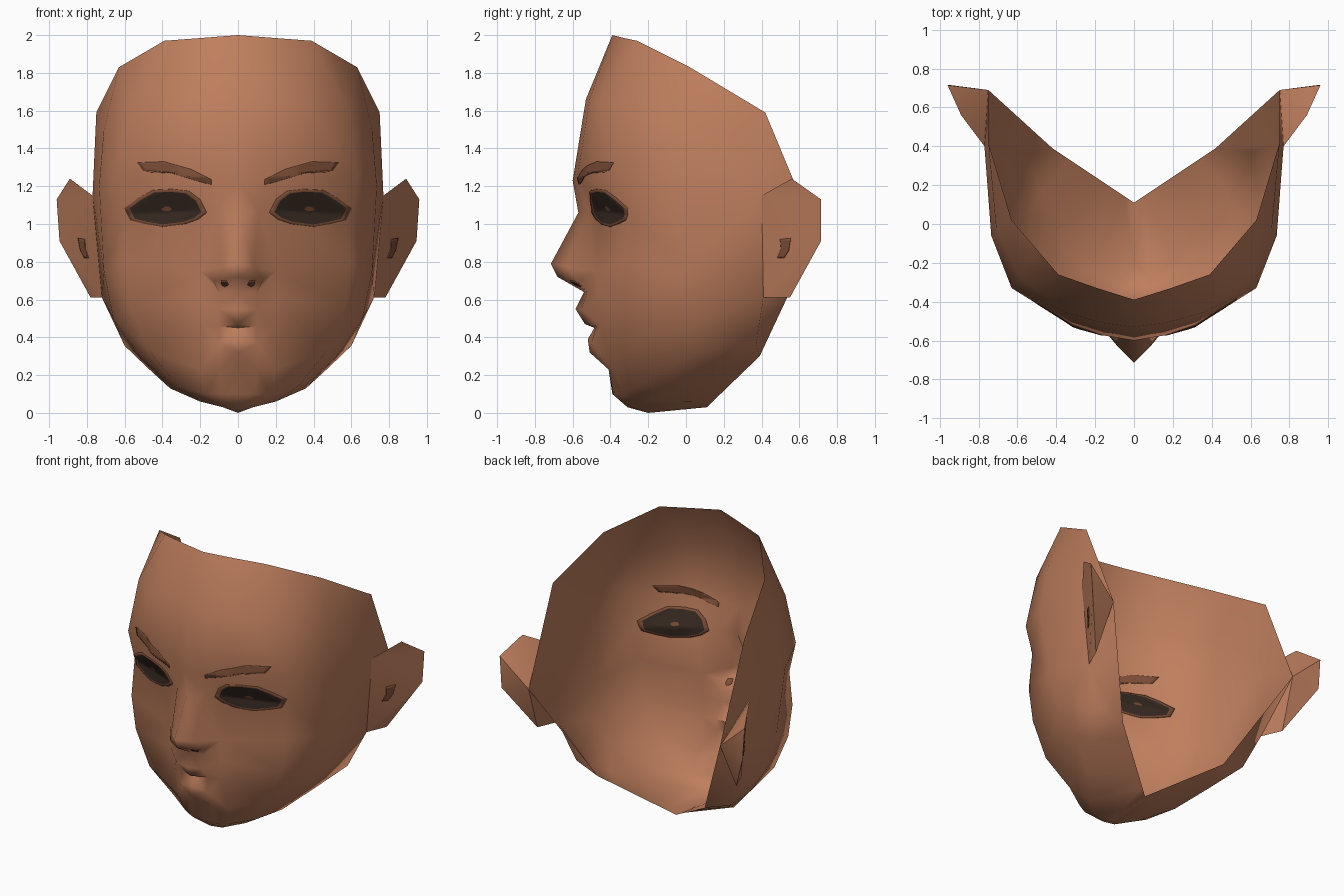
import bpy, bmesh, math
from mathutils import Vector
from mathutils.bvhtree import BVHTree

default = bpy.data.objects.get("Cube")
if default:
    bpy.data.objects.remove(default)


def material(name, rgb):
    mat = bpy.data.materials.new(name)
    mat.use_nodes = True
    mat.diffuse_color = (*rgb, 1)
    mat.node_tree.nodes["Principled BSDF"].inputs["Base Color"].default_value = (*rgb, 1)
    return mat


skin = material("skin", (.52, .21, .11))
brown = material("soft_brown", (.2, .075, .038))
dark = material("dark_brown", (.036, .022, .015))


def stitch(bm, left, right):
    """Zip two point chains together, always taking the shorter diagonal."""
    a = [bm.verts.new(p) for p in left]
    b = [bm.verts.new(p) for p in right]
    i = j = 0
    while i < len(a) - 1 or j < len(b) - 1:
        step_a = j == len(b) - 1
        if not step_a and i < len(a) - 1:
            step_a = (a[i + 1].co - b[j].co).length < (a[i].co - b[j + 1].co).length
        if step_a:
            bm.faces.new((a[i], b[j], a[i + 1]))
            i += 1
        else:
            bm.faces.new((a[i], b[j], b[j + 1]))
            j += 1


def finish(bm, name, mats, core, angle):
    """Weld, face outwards, mirror to the other side and smooth."""
    bmesh.ops.remove_doubles(bm, verts=bm.verts[:], dist=.0005)
    bmesh.ops.recalc_face_normals(bm, faces=bm.faces[:])
    bm.normal_update()
    facing = sum(f.normal.dot(f.calc_center_median() - Vector(core)) * f.calc_area() for f in bm.faces)
    if facing < 0:
        bmesh.ops.reverse_faces(bm, faces=bm.faces[:])
    bm.normal_update()
    tree = BVHTree.FromBMesh(bm)
    mesh = bpy.data.meshes.new(name)
    bm.to_mesh(mesh)
    bm.free()
    obj = bpy.data.objects.new(name, mesh)
    bpy.context.collection.objects.link(obj)
    for mat in mats:
        mesh.materials.append(mat)
    mirror = obj.modifiers.new("mirror", "MIRROR")
    mirror.merge_threshold = .0005
    bpy.ops.object.select_all(action="DESELECT")
    obj.select_set(True)
    bpy.context.view_layer.objects.active = obj
    bpy.ops.object.shade_smooth_by_angle(angle=math.radians(angle))
    return obj, tree


# Rim corners shared by several contours
temple = Vector((.75, .42, 1.59))
rim_back = Vector((.75, .69, .94))
jaw_corner = Vector((.42, .39, .3))
throat = Vector((0, .11, .03))
ear_top = Vector((.77, .4, 1.15))
ear_low = Vector((.72, .41, .61))


def jaw_rim(t):
    return throat.lerp(jaw_corner, t)


# Vertical contours from the top rim, over the jaw, to the lower rim
midline = [(0, y, z) for y, z in (
    (-.39, 2), (-.53, 1.66), (-.6, 1.23), (-.57, 1.06), (-.715, .79), (-.68, .72),
    (-.54, .64), (-.585, .55), (-.535, .47), (-.485, .45), (-.52, .39), (-.51, .32),
    (-.41, .23), (-.39, .1), (-.31, .03), (-.2, 0))] + [throat]
nose_side = [
    (.19, -.33, 1.985), (.16, -.51, 1.66), (.15, -.575, 1.25), (.11, -.52, 1.07),
    (.085, -.63, .77), (.13, -.575, .7), (.1, -.525, .64), (.1, -.55, .55),
    (.1, -.475, .46), (.1, -.5, .37), (.1, -.41, .23), (.09, -.385, .1),
    (.08, -.29, .03), jaw_rim(.12)]
cheek = [
    (.39, -.26, 1.97), (.34, -.46, 1.65), (.31, -.53, 1.25), (.25, -.46, 1.07),
    (.2, -.47, .75), (.2, -.47, .6), (.18, -.45, .46), (.2, -.39, .23),
    (.17, -.34, .1), (.2, -.2, .06), jaw_rim(.3)]
cheekbone = [
    (.51, -.12, 1.9), (.59, -.27, 1.6), (.63, -.33, 1.25), (.6, -.3, 1.05),
    (.6, -.335, .8), (.57, -.33, .57), (.47, -.32, .33), (.32, -.26, .14),
    (.36, -.02, .13), jaw_rim(.55)]
side = [
    (.63, .02, 1.83), (.71, -.02, 1.5), (.735, -.06, 1.2), (.71, 0, .75),
    (.66, .05, .5), (.54, .05, .32), (.48, .17, .24), jaw_rim(.8)]
ear_line = [temple, ear_top, ear_low, (.6, .37, .355), jaw_corner]
back_rim = [temple, rim_back, jaw_corner]

bm = bmesh.new()
contours = [midline, nose_side, cheek, cheekbone, side, ear_line, back_rim]
for left, right in zip(contours, contours[1:]):
    stitch(bm, left, right)
face, face_tree = finish(bm, "face_shell", [skin], (0, .2, 1), 75)

# Ears: front flap plus a back that closes onto the rear rim
ear_edge = [(.89, .56, 1.24), (.96, .715, 1.13), (.945, .715, .91), (.78, .55, .61)]
bm = bmesh.new()
stitch(bm, [ear_top, ear_low], ear_edge)
stitch(bm, [rim_back], [ear_top] + ear_edge + [ear_low])
ears, ear_tree = finish(bm, "ears", [skin], (.78, .55, .9), 40)


def plate(name, outline, mats, tree, ring_material=lambda r: 0, rings=8, from_side=False):
    """Thin painted patch that follows the surface below it."""
    pts = []
    for p, q in zip(outline, outline[1:] + outline[:1]):
        pts += [Vector(p).lerp(Vector(q), k / 4) for k in range(4)]
    centre = sum(pts, Vector((0, 0))) / len(pts)
    bm = bmesh.new()

    def drop(p):
        if from_side:
            start, ray = Vector((2, p.x, p.y)), Vector((-1, 0, 0))
        else:
            start, ray = Vector((p.x, -2, p.y)), Vector((0, 1, 0))
        hit = tree.ray_cast(start, ray)[0]
        return bm.verts.new(hit if hit else start + ray * 1.5)

    hub = drop(centre)
    inner = None
    for r in range(rings):
        ring = [drop(centre.lerp(p, (r + 1) / rings)) for p in pts]
        for k in range(len(ring)):
            n = (k + 1) % len(ring)
            quad = (inner[k], ring[k], ring[n], inner[n]) if inner else (hub, ring[k], ring[n])
            bm.faces.new(quad).material_index = ring_material(r)
        inner = ring
    obj, _ = finish(bm, name, mats, (0, .2, 1), 75)
    solid = obj.modifiers.new("thickness", "SOLIDIFY")
    solid.thickness = .009
    solid.offset = 0


# Eyes: small glint, dark almond, soft brown lid
eye = [(.165, 1.06), (.2, 1.13), (.26, 1.175), (.35, 1.185), (.45, 1.18), (.53, 1.135),
       (.6, 1.085), (.57, 1.02), (.49, 1), (.4, .985), (.28, 1), (.21, 1.025)]
plate("eyes", eye, [brown, dark], face_tree, lambda r: 1 if 0 < r < 7 else 0)

# Eyebrows
brow = [(.14, 1.21), (.14, 1.235), (.25, 1.29), (.39, 1.33), (.53, 1.325),
        (.5, 1.28), (.38, 1.275), (.25, 1.24), (.2, 1.225)]
plate("eyebrows", brow, [brown], face_tree)

# Nostrils and ear hollows
nostril = [(.05, .68), (.06, .7), (.09, .7), (.085, .68), (.07, .67)]
plate("nostrils", nostril, [brown], face_tree, rings=3)
hollow = [(.5, .92), (.555, .925), (.545, .86), (.52, .82), (.485, .82), (.505, .87)]
plate("ear_hollows", hollow, [brown], ear_tree, rings=4, from_side=True)
